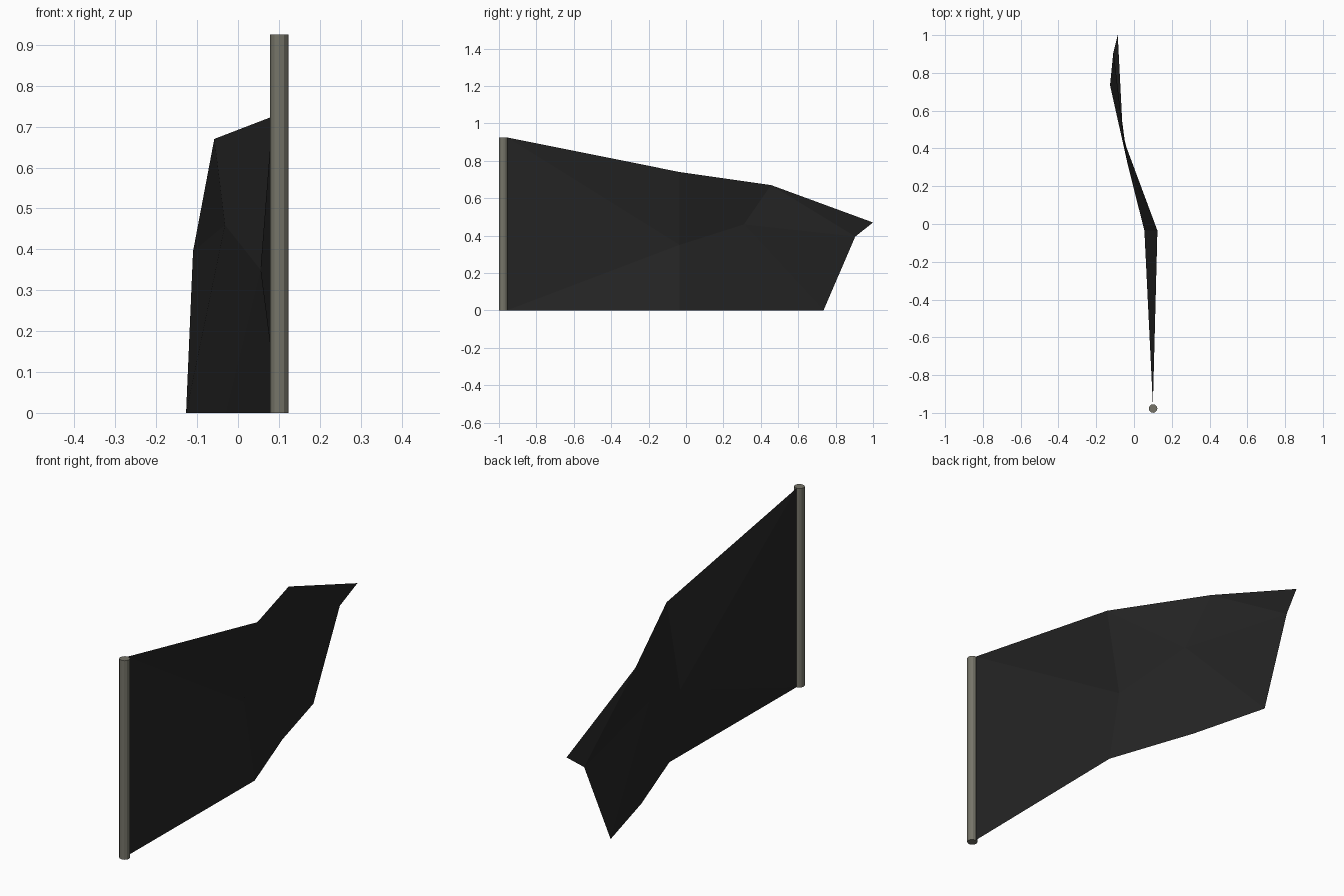
import bpy, bmesh
from mathutils import Vector

if "Cube" in bpy.data.objects:
    bpy.data.objects.remove(bpy.data.objects["Cube"])


def material(name, rgb):
    m = bpy.data.materials.new(name)
    m.diffuse_color = (*rgb, 1)
    m.use_nodes = True
    m.node_tree.nodes["Principled BSDF"].inputs["Base Color"].default_value = m.diffuse_color
    return m


cloth = material("black cloth", (0.018, 0.018, 0.018))
metal = material("grey pole", (0.18, 0.175, 0.14))

# Pole: low-poly upright cylinder
bpy.ops.mesh.primitive_cylinder_add(vertices=12, radius=0.0227, depth=0.925,
                                    location=(0.101, -0.977, 0.4625))
pole = bpy.context.object
pole.name = "flag_pole"
pole.data.materials.append(metal)

# Flag: columns of points (bottom, middle, top) waving away from the pole
hoist = [(0.10, -0.957, 0.0), (0.10, -0.957, 0.925)]
columns = [
    [(0.110, -0.035, 0.0), (0.055, -0.035, 0.35), (0.124, -0.035, 0.74)],
    [(-0.030, 0.37, 0.0), (-0.032, 0.31, 0.46), (-0.058, 0.455, 0.67)],
    [(-0.127, 0.735, 0.0), (-0.110, 0.905, 0.395), (-0.086, 1.0, 0.47)],
]
bm = bmesh.new()
h_bot, h_top = [bm.verts.new(p) for p in hoist]
cols = [[bm.verts.new(p) for p in c] for c in columns]

# Fan from the pole to the first column
b, m, t = cols[0]
for tri in ((h_bot, b, m), (h_bot, m, h_top), (h_top, m, t)):
    bm.faces.new(tri)

# Panels between the columns, split into triangles
for i, (a, c) in enumerate(zip(cols, cols[1:])):
    bm.faces.new((a[0], c[0], a[1]))
    bm.faces.new((a[1], c[0], c[1]))
    if i == 0:
        bm.faces.new((a[1], c[1], a[2]))
        bm.faces.new((a[2], c[1], c[2]))
    else:
        bm.faces.new((a[1], c[1], a[2]))
        bm.faces.new((a[2], c[1], c[2]))

mesh = bpy.data.meshes.new("flag_cloth")
bm.to_mesh(mesh)
bm.free()
mesh.materials.append(cloth)
flag = bpy.data.objects.new("flag_cloth", mesh)
bpy.context.collection.objects.link(flag)
